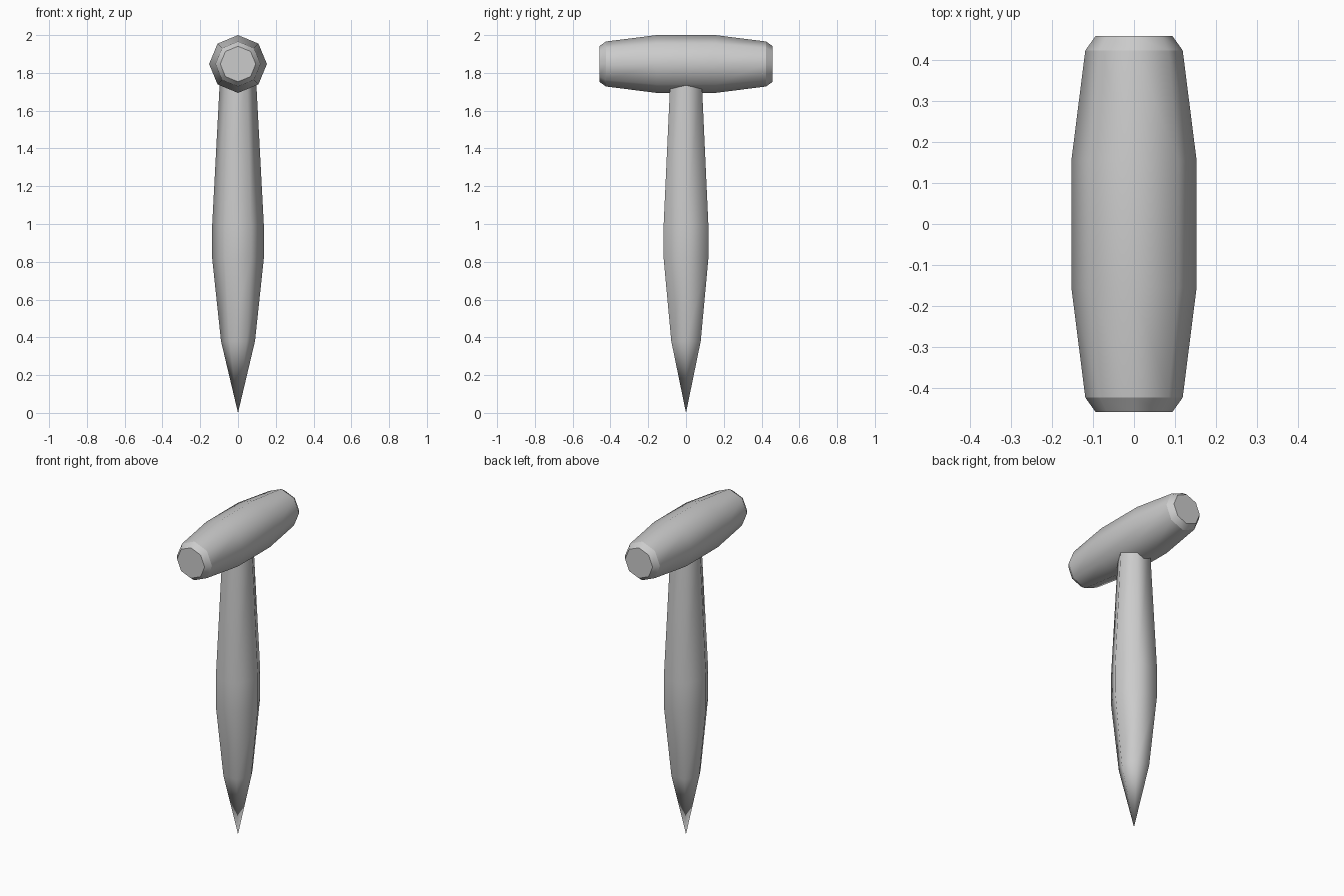
import bpy
import bmesh
from math import cos, sin, tau

if "Cube" in bpy.data.objects:
    bpy.data.objects.remove(bpy.data.objects["Cube"], do_unlink=True)

grey = bpy.data.materials.new("plain_grey")
grey.use_nodes = True
grey.diffuse_color = (0.6, 0.6, 0.6, 1)
grey.node_tree.nodes["Principled BSDF"].inputs["Base Color"].default_value = grey.diffuse_color


def turned_part(name, profile, sides, place, sharp_rings=()):
    """Loft regular rings of (radius, distance); a zero radius closes to a point."""
    bm = bmesh.new()
    rings = []
    for radius, dist in profile:
        count = sides if radius else 1
        rings.append([bm.verts.new(place(radius * cos(tau * i / count),
                                         radius * sin(tau * i / count), dist))
                      for i in range(count)])
    for a, b in zip(rings, rings[1:]):
        for i in range(sides):
            j = (i + 1) % sides
            corners = [a[i % len(a)], a[j % len(a)], b[j % len(b)], b[i % len(b)]]
            bm.faces.new(list(dict.fromkeys(corners)))
    caps = [bm.faces.new(r) for r in (rings[0], rings[-1]) if len(r) > 1]
    bmesh.ops.recalc_face_normals(bm, faces=bm.faces[:])
    for face in bm.faces:
        face.smooth = face not in caps
    # Crisp shading breaks around chosen rings
    for k in sharp_rings:
        ring = set(rings[k])
        for edge in bm.edges:
            if set(edge.verts) <= ring:
                edge.smooth = False
    mesh = bpy.data.meshes.new(name)
    bm.to_mesh(mesh)
    bm.free()
    mesh.materials.append(grey)
    obj = bpy.data.objects.new(name, mesh)
    bpy.context.collection.objects.link(obj)
    return obj


# Pointed six-sided shaft, running up into the grip
turned_part("pointed_shaft",
            [(0, 0), (0.09, 0.38), (0.137, 0.82), (0.137, 0.99), (0.094, 1.8)],
            6, lambda u, v, d: (u, v, d))

# Eight-sided barrel grip with chamfered ends
half = [(0.153, 0.155), (0.119, 0.424), (0.094, 0.459)]
barrel = [(r, -d) for r, d in reversed(half)] + half
turned_part("cross_grip", barrel, 8,
            lambda u, v, d: (u, d, 1.847 + v), sharp_rings=(0, 1, 4, 5))
